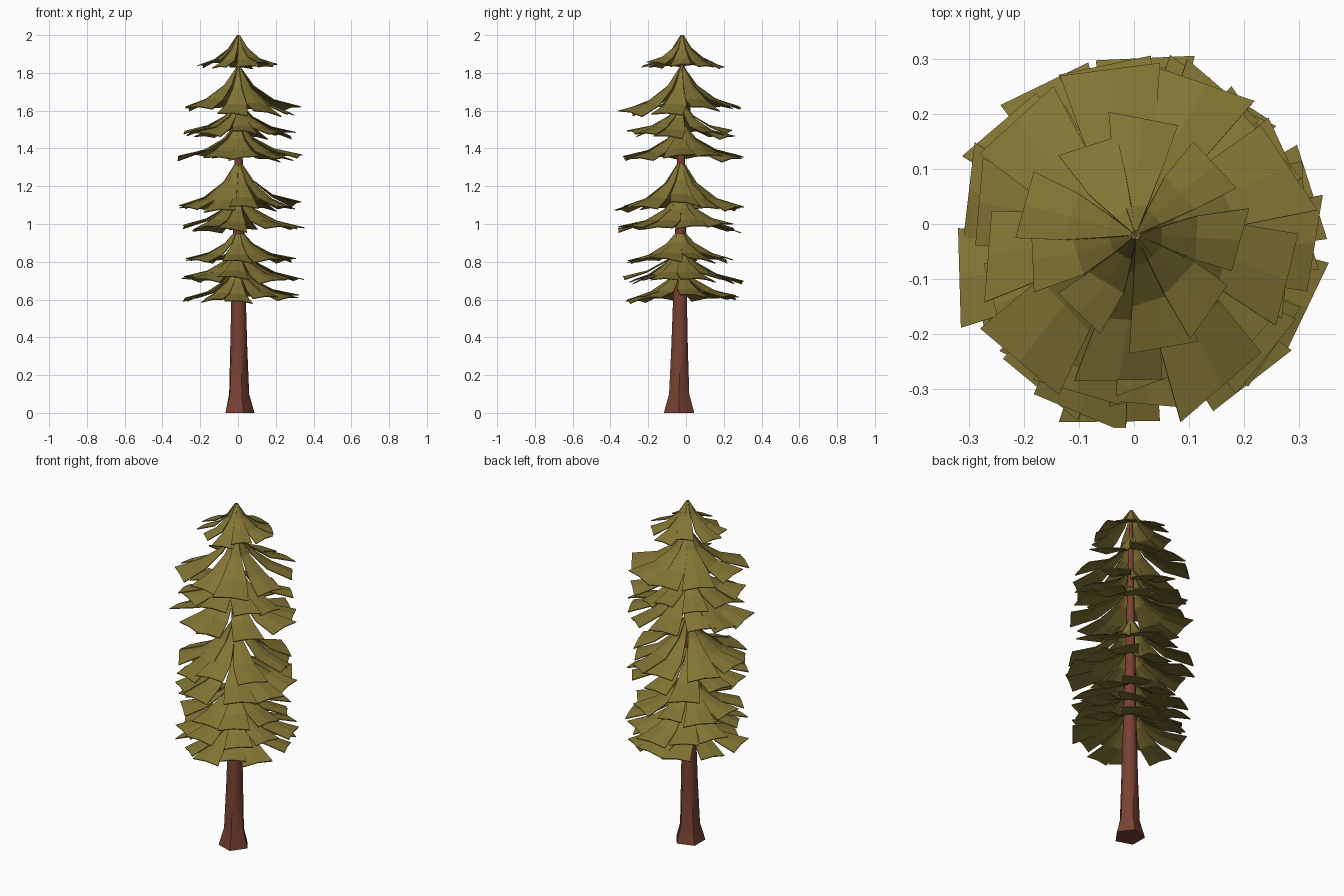
import bpy, bmesh, math, random
from mathutils import Vector

if "Cube" in bpy.data.objects:
    bpy.data.objects.remove(bpy.data.objects["Cube"])

random.seed(11)


def material(name, rgb):
    m = bpy.data.materials.new(name)
    m.diffuse_color = (*rgb, 1)
    m.use_nodes = True
    m.node_tree.nodes["Principled BSDF"].inputs["Base Color"].default_value = m.diffuse_color
    return m


def make_object(name, bm, mat):
    mesh = bpy.data.meshes.new(name)
    bm.normal_update()
    bm.to_mesh(mesh)
    bm.free()
    mesh.materials.append(mat)
    ob = bpy.data.objects.new(name, mesh)
    bpy.context.collection.objects.link(ob)
    return ob


bark = material("red brown bark", (0.19, 0.052, 0.033))
needles = material("olive needles", (0.23, 0.18, 0.035))


def axis(z):
    """Centre line of the slightly leaning trunk."""
    return Vector((0.003, -0.037 + 0.0085 * min(z, 2.0), z))


# Trunk: tapered rings with a flared, slightly lobed foot
SIDES = 10
bm = bmesh.new()
rings = []
for z, r, lobe in [(0, 0.077, 0.10), (0.1, 0.053, 0.06), (0.35, 0.045, 0.02), (0.62, 0.038, 0),
                   (1.0, 0.029, 0), (1.4, 0.021, 0), (1.8, 0.012, 0), (1.99, 0.007, 0)]:
    ring = []
    for i in range(SIDES):
        a = math.tau * i / SIDES
        rr = r * (1 + lobe * (-1) ** i)
        ring.append(bm.verts.new(axis(z) + Vector((rr * math.cos(a), rr * math.sin(a), 0))))
    rings.append(ring)
for lo, hi in zip(rings, rings[1:]):
    for i in range(SIDES):
        j = (i + 1) % SIDES
        bm.faces.new((lo[i], lo[j], hi[j], hi[i]))
bm.faces.new(rings[0][::-1])
bm.faces.new(rings[-1])
trunk = make_object("trunk", bm, bark)
bpy.context.view_layer.objects.active = trunk
trunk.select_set(True)
bpy.ops.object.shade_smooth_by_angle(angle=math.radians(40))

# Bough profile: fraction of radius, fraction of drop, half width in bough spacings
PROFILE = [(0.04, 0.0, 0.55), (0.25, 0.45, 0.54), (0.58, 0.80, 0.52), (1.0, 1.0, 0.43)]


def bough_tier(name, apex, rim, radius, count):
    """Ring of drooping, folded, square-ended boughs that merge towards the apex."""
    bm = bmesh.new()
    start = random.uniform(0, math.tau)
    for k in range(count):
        ang = start + math.tau * (k + random.uniform(-0.15, 0.15)) / count
        length = radius * random.uniform(0.86, 1.06)
        drop = (apex - rim) * random.uniform(0.9, 1.1)
        roll = random.uniform(-0.16, 0.16)
        skew = random.uniform(-0.12, 0.12)
        rows = []
        for n, (fr, fd, w) in enumerate(PROFILE):
            row = []
            for side in (-1, 0, 1):
                a = ang + skew * fr * fr
                half = math.tau / count * w * fr * length
                out = Vector((math.cos(a), math.sin(a), 0))
                across = Vector((-out.y, out.x, 0))
                p = axis(apex) + out * (fr * length) + across * (side * half)
                p.z = apex - fd * drop - abs(side) * 0.10 * half + side * roll * half * fr
                if n == 3:
                    p += out * side * roll * 0.12
                row.append(bm.verts.new(p))
            rows.append(row)
        for a_row, b_row in zip(rows, rows[1:]):
            for i in range(2):
                bm.faces.new((a_row[i], b_row[i], b_row[i + 1], a_row[i + 1]))
    ob = make_object(name, bm, needles)
    thick = ob.modifiers.new("thickness", "SOLIDIFY")
    thick.thickness = 0.005
    thick.offset = -1


# Tiers from the crown down: apex height, rim height, radius, bough count
TIERS = [(2.00, 1.845, 0.20, 9), (1.83, 1.61, 0.30, 9), (1.64, 1.48, 0.29, 10),
         (1.53, 1.365, 0.315, 10), (1.33, 1.095, 0.325, 10), (1.16, 0.985, 0.32, 10),
         (0.97, 0.815, 0.275, 9), (0.88, 0.715, 0.315, 10), (0.78, 0.61, 0.30, 10)]
for i, tier in enumerate(TIERS):
    bough_tier(f"bough_tier_{i + 1}", *tier)
